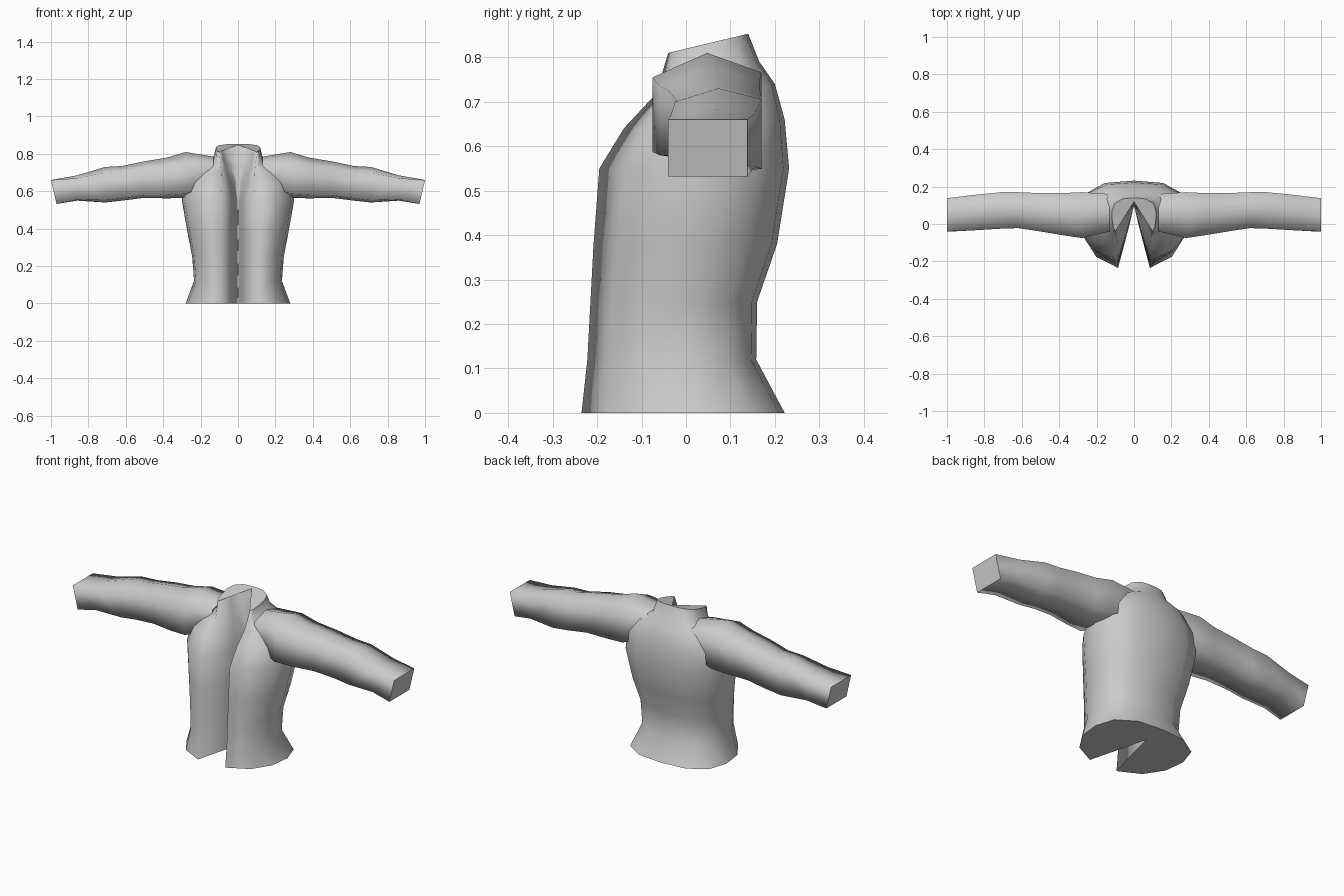
import bpy, bmesh

if "Cube" in bpy.data.objects:
    bpy.data.objects.remove(bpy.data.objects["Cube"])

cloth = bpy.data.materials.new("grey cloth")
cloth.diffuse_color = (0.6, 0.6, 0.6, 1)
cloth.use_nodes = True
cloth.node_tree.nodes["Principled BSDF"].inputs["Base Color"].default_value = cloth.diffuse_color


def loft(name, rings, closed_start):
    """Skin equal-length rings, cap the ends with crisp rims, mirror across x."""
    bm = bmesh.new()
    loops = [[bm.verts.new(p) for p in ring] for ring in rings]
    n = len(loops[0])
    for a, b in zip(loops, loops[1:]):
        for i in range(n):
            j = (i + 1) % n
            # leave the centre seam open so both halves join
            if all(abs(v.co.x) < 1e-5 for v in (a[i], a[j], b[i], b[j])):
                continue
            bm.faces.new((a[i], a[j], b[j], b[i])).smooth = True
    caps = [bm.faces.new(loops[-1])]
    if closed_start:
        caps.append(bm.faces.new(loops[0]))
    for cap in caps:
        for e in cap.edges:
            e.smooth = False
    bmesh.ops.triangulate(bm, faces=caps)
    bmesh.ops.recalc_face_normals(bm, faces=bm.faces)
    me = bpy.data.meshes.new(name)
    bm.to_mesh(me)
    bm.free()
    me.materials.append(cloth)
    ob = bpy.data.objects.new(name, me)
    bpy.context.collection.objects.link(ob)
    mod = ob.modifiers.new("mirror", 'MIRROR')
    mod.merge_threshold = 0.0005
    return ob


def body_ring(zf, zb, ya, xi, xf, yf, w, yb):
    """Half section: slit apex, lining, front edge, side, back centre."""
    def y(t):
        return yf + (yb - yf) * t

    def x(t):
        return xf + (w - xf) * t
    pts = [(0, ya), (xi * min(0.8, xi * 9), ya - 0.024),
           (xi, yf + (ya - yf) * 0.68), (xf, yf),
           (x(0.6), y(0.13)), (x(0.93), y(0.35)), (w, y(0.6)),
           (w * 0.88, y(0.83)), (w * 0.52, y(0.97)), (0, yb)]
    return [(px, py, zf + (zb - zf) * (py - yf) / (yb - yf)) for px, py in pts]


# Torso and collar: front z, back z, apex y, lining x, edge x, edge y, width, back y
torso = [
    (0.00, 0.00, 0.10, 0.025, 0.085, -0.235, 0.28, 0.222),
    (0.12, 0.12, 0.10, 0.025, 0.085, -0.222, 0.235, 0.158),
    (0.25, 0.25, 0.10, 0.025, 0.085, -0.215, 0.245, 0.160),
    (0.38, 0.38, 0.10, 0.025, 0.085, -0.208, 0.27, 0.205),
    (0.55, 0.55, 0.10, 0.025, 0.085, -0.195, 0.30, 0.232),
    (0.64, 0.66, 0.10, 0.045, 0.088, -0.140, 0.285, 0.222),
    (0.71, 0.74, 0.10, 0.065, 0.090, -0.075, 0.225, 0.200),
    (0.76, 0.79, 0.105, 0.078, 0.095, -0.055, 0.132, 0.165),
    (0.81, 0.853, 0.12, 0.092, 0.100, -0.040, 0.118, 0.140),
]
loft("jacket_body", [body_ring(*r) for r in torso], True)


def sleeve_ring(x, yf, yb, zb, zt, crown, lean=0.0):
    """Boxy section with a raised crown, bottom leaning inward."""
    m = (yf + yb) / 2
    return [(x - lean, yf, zb + crown * 0.4), (x, yf, zt - crown),
            (x, m, zt), (x, yb, zt - crown * 0.8),
            (x - lean, yb, zb + crown * 0.3), (x - lean, m, zb)]


# Sleeves from shoulder to cuff
sleeve = [
    (0.13, -0.04, 0.16, 0.62, 0.785, 0.03),
    (0.28, -0.075, 0.17, 0.565, 0.81, 0.055),
    (0.38, -0.06, 0.165, 0.562, 0.78, 0.045),
    (0.50, -0.04, 0.165, 0.565, 0.76, 0.035),
    (0.62, -0.022, 0.17, 0.55, 0.735, 0.03),
    (0.71, -0.025, 0.17, 0.54, 0.73, 0.03),
    (0.86, -0.034, 0.155, 0.55, 0.685, 0.015),
    (1.00, -0.04, 0.138, 0.532, 0.66, 0.0, 0.03),
]
loft("sleeves", [sleeve_ring(*r) for r in sleeve], True)
